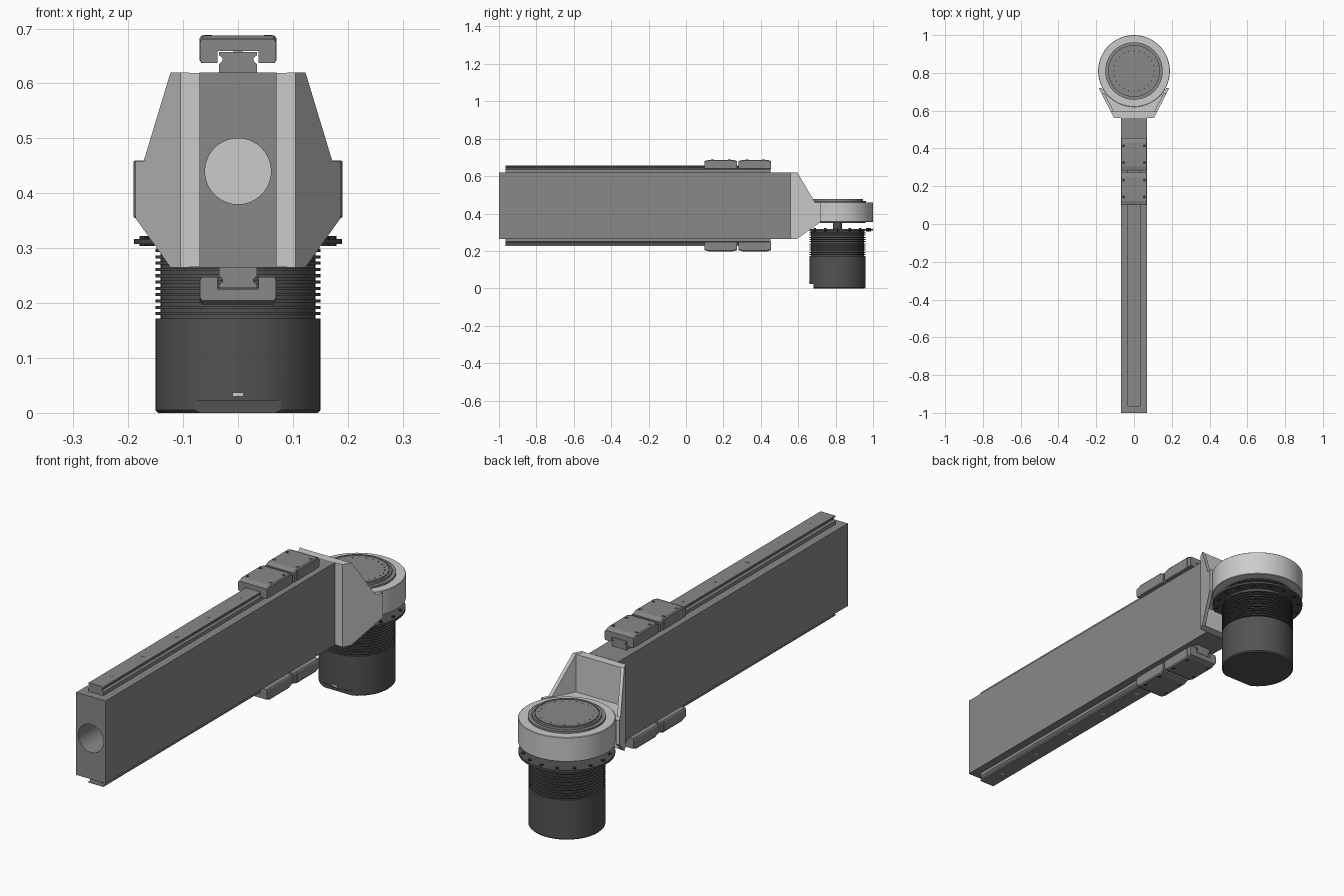
import bpy, bmesh
from math import sin, cos, pi, radians
from mathutils import Vector

cube = bpy.data.objects.get("Cube")
if cube:
    bpy.data.objects.remove(cube, do_unlink=True)


def material(name, v):
    m = bpy.data.materials.new(name)
    m.use_nodes = True
    m.diffuse_color = (v, v, v, 1)
    m.node_tree.nodes["Principled BSDF"].inputs["Base Color"].default_value = (v, v, v, 1)
    return m


GREY = material("mid grey", 0.25)
LIGHT = material("light grey", 0.6)
DARK = material("dark grey", 0.085)
BLACK = material("screw black", 0.04)

MID = 0.4425            # height of the beam's centre line
HUB = Vector((0, 0.81, 0))


def finish(bm, name, mat, smooth=False):
    bmesh.ops.recalc_face_normals(bm, faces=bm.faces)
    me = bpy.data.meshes.new(name)
    bm.to_mesh(me)
    bm.free()
    me.materials.append(mat)
    ob = bpy.data.objects.new(name, me)
    bpy.context.collection.objects.link(ob)
    if smooth:
        bpy.ops.object.select_all(action='DESELECT')
        ob.select_set(True)
        bpy.context.view_layer.objects.active = ob
        bpy.ops.object.shade_smooth_by_angle(angle=radians(30))
    return ob


def prism(name, pts, axis, lo, hi, mat, warp=None, smooth=False):
    """Extrude a 2D outline along one axis, with an optional vertex warp."""
    place = {'x': lambda a, b, t: (t, a, b),
             'y': lambda a, b, t: (a, t, b),
             'z': lambda a, b, t: (a, b, t)}[axis]
    bm = bmesh.new()
    ends = [[bm.verts.new(place(a, b, t)) for a, b in pts] for t in (lo, hi)]
    n = len(pts)
    bm.faces.new(ends[0])
    bm.faces.new(ends[1])
    for i in range(n):
        j = (i + 1) % n
        bm.faces.new((ends[0][i], ends[0][j], ends[1][j], ends[1][i]))
    if warp:
        for v in bm.verts:
            v.co = warp(v.co)
    return finish(bm, name, mat, smooth)


def rect(a, b, c, d):
    return [(a, c), (b, c), (b, d), (a, d)]


def circle(r, cx=0, cy=0, n=64):
    return [(cx + r * cos(2 * pi * i / n), cy + r * sin(2 * pi * i / n)) for i in range(n)]


def lathe(name, profile, mat, n=72):
    """Revolve a radius/height profile about the hub axis, closing both ends."""
    bm = bmesh.new()
    rings = [[bm.verts.new((x, y + HUB.y, z)) for x, y in circle(r, n=n)] for r, z in profile]
    bm.faces.new(rings[0])
    bm.faces.new(rings[-1])
    for a, b in zip(rings, rings[1:]):
        for i in range(n):
            j = (i + 1) % n
            bm.faces.new((a[i], a[j], b[j], b[i]))
    return finish(bm, name, mat, smooth=True)


def cut(ob, cutter):
    mod = ob.modifiers.new("cut", 'BOOLEAN')
    mod.operation = 'DIFFERENCE'
    mod.solver = 'EXACT'
    mod.object = cutter
    cutter.hide_render = True
    bpy.context.view_layer.objects.active = ob
    bpy.ops.object.modifier_apply(modifier=mod.name)
    bpy.data.objects.remove(cutter, do_unlink=True)


# Beam with a round bore along its length
beam = prism("beam", rect(-0.07, 0.07, 0.265, 0.62), 'y', -1, 0.56, GREY)
cut(beam, prism("bore_cutter", circle(0.06, 0, 0.44), 'y', -1.1, 0.7, GREY))

# Rails and carriages, built for the top and flipped for the underside
half_rail = [(0.035, 0.177), (0.035, 0.192), (0.028, 0.199), (0.028, 0.204),
             (0.035, 0.209), (0.035, 0.215)]
rail = half_rail + [(-x, z) for x, z in reversed(half_rail)]
half_block = [(0.038, 0.195), (0.067, 0.195), (0.07, 0.2), (0.07, 0.24), (0.066, 0.245)]
saddle = [(0.038, 0.217)] + half_block
saddle += [(-x, z) for x, z in reversed(saddle)]

for side, s in (("upper", 1), ("lower", -1)):
    def flip(co, s=s):
        return Vector((co.x, co.y, MID + s * co.z))

    prism(side + "_rail", rail, 'y', -0.965, 0.453, GREY, flip)
    for i in range(5):
        prism(side + "_rail_bolt", circle(0.009, 0, -0.86 + 0.22 * i, 12), 'z',
              0.21, 0.2155, LIGHT if s < 0 else GREY, flip)
    for k, y0 in enumerate((0.1, 0.282)):
        y1 = y0 + 0.172
        prism(side + "_carriage", saddle, 'y', y0 + 0.022, y1 - 0.022, GREY, flip)
        # Slightly smaller end caps with chamfered outer corners
        for a, b in ((y0, y0 + 0.022), (y1, y1 - 0.022)):
            def taper(co, a=a, b=b, f=flip):
                co = co.copy()
                if abs(co.y - a) < 1e-4 and co.z > 0.22:
                    co.z -= 0.007
                co.x *= 0.985
                return f(co)
            prism(side + "_end_cap", saddle, 'y', a, b, GREY, taper)
        for x in (-0.055, 0.055):
            for y in (y0 + 0.043, y1 - 0.04):
                prism(side + "_carriage_screw", circle(0.008, x, y, 12), 'z',
                      0.24, 0.2455, BLACK, flip)

# Bracket: end plate, floor and two splayed, tapered side walls
SLOPE = 0.082 / 0.16
prism("bracket_plate", [(-0.1, 0.56), (0.1, 0.56), (0.118, 0.595), (-0.118, 0.595)],
      'z', 0.266, 0.619, LIGHT)
prism("bracket_floor", [(-0.1, 0.57), (0.1, 0.57), (0.165, 0.7), (0.165, 0.74),
                        (-0.165, 0.74), (-0.165, 0.7)], 'z', 0.358, 0.457, LIGHT)
wall = [(0.56, 0.265), (0.595, 0.265), (0.72, 0.355), (0.72, 0.459),
        (0.69, 0.459), (0.595, 0.62), (0.56, 0.62)]
for side, s in (("left", 1), ("right", -1)):
    prism(side + "_bracket_wall", wall, 'x', -0.016, 0, LIGHT,
          lambda c, s=s: Vector((s * (0.105 + c.x + SLOPE * (c.y - 0.56)), c.y, c.z)))

# Hub ring, with the stepped drive cap seated in it
lathe("hub_ring", [(0.188, 0.355), (0.19, 0.357), (0.19, 0.458), (0.188, 0.46)], LIGHT)
lathe("hub_cap", [(0.152, 0.45), (0.152, 0.468), (0.137, 0.468), (0.137, 0.478),
                  (0.128, 0.478), (0.128, 0.474), (0.124, 0.474), (0.124, 0.478)], GREY)
lathe("hub_underside", [(0.15, 0.35), (0.15, 0.36)], DARK)
for x, y in circle(0.108, 0, HUB.y, 24):
    prism("cap_screw", circle(0.004, x, y, 8), 'z', 0.476, 0.4785, DARK)

# Drive shaft and the mounting flange, flattened toward the beam
lathe("drive_shaft", [(0.024, 0.3), (0.024, 0.355)], DARK, 32)
prism("motor_flange", [(x, max(y, 0.655)) for x, y in circle(0.189, 0, HUB.y, 72)],
      'z', 0.308, 0.317, DARK, smooth=True)
for x, y in circle(0.172, 0, HUB.y, 16):
    if y > 0.68:
        prism("flange_screw", circle(0.007, x, y, 10), 'z', 0.304, 0.322, BLACK)

# Motor can with cooling fins and a connector notch
profile = [(0.145, 0), (0.15, 0.005), (0.15, 0.172)]
fins, pitch = 11, 0.0115
for i in range(fins):
    z = 0.172 + i * pitch
    profile += [(0.141, z), (0.141, z + 0.006), (0.15, z + 0.006), (0.15, z + pitch)]
profile += [(0.145, 0.3), (0.145, 0.31)]
motor = lathe("motor_can", profile, DARK)
cut(motor, prism("notch_cutter", rect(-0.083, 0.083, 0.6, 0.682), 'z', -0.1, 0.023, DARK))
prism("connector", rect(-0.01, 0.01, 0.03, 0.037), 'y', 0.657, 0.665, LIGHT)
